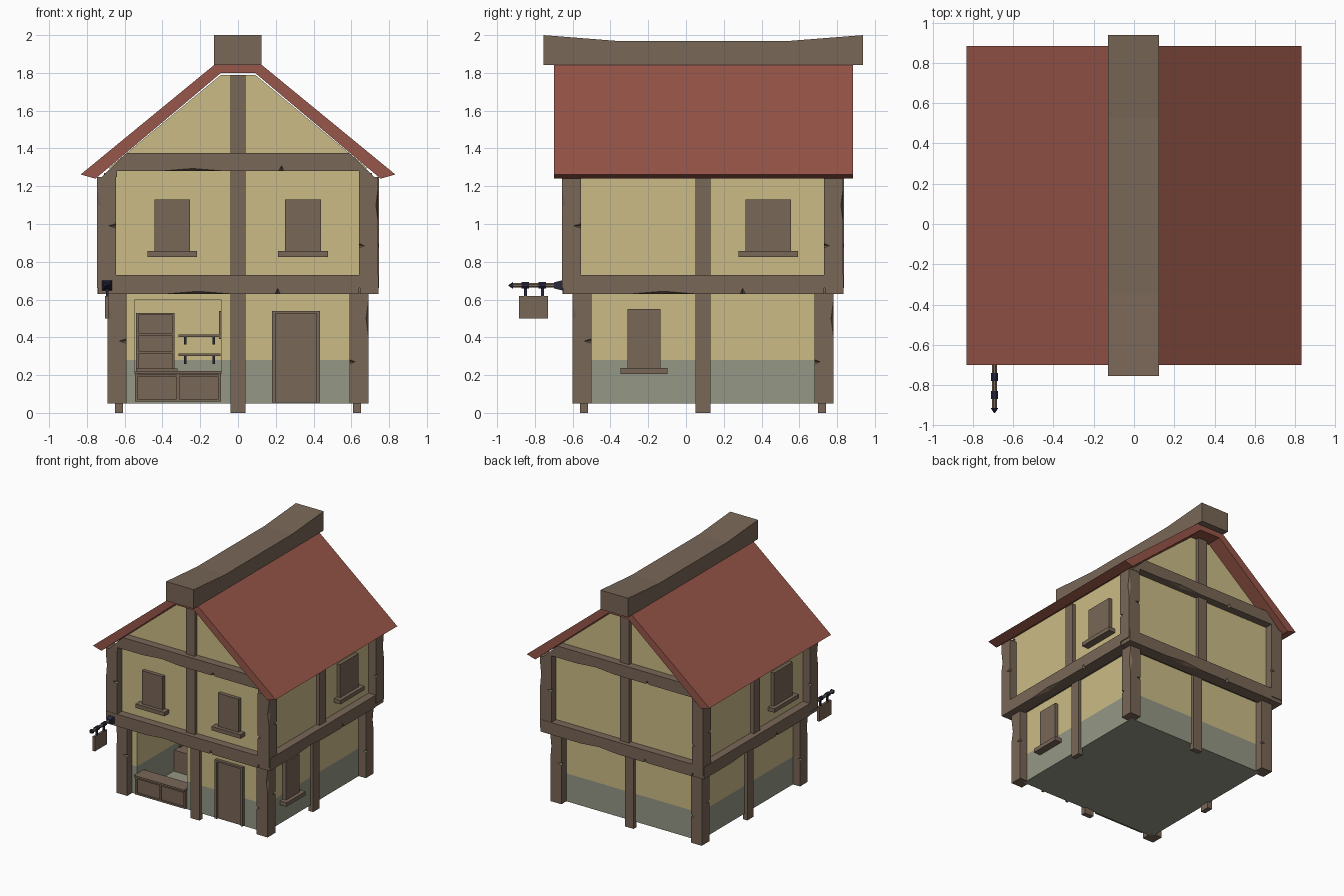
import bpy, bmesh, math
from mathutils import Matrix, Vector

if "Cube" in bpy.data.objects:
    bpy.data.objects.remove(bpy.data.objects["Cube"])

CY = 0.09  # house centre in y


def material(name, rgb):
    m = bpy.data.materials.new(name)
    m.diffuse_color = (*rgb, 1)
    m.use_nodes = True
    m.node_tree.nodes["Principled BSDF"].inputs["Base Color"].default_value = m.diffuse_color
    return m


WOOD = material("wood", (0.19, 0.135, 0.095))
PLASTER = material("plaster", (0.60, 0.50, 0.24))
STONE = material("stone", (0.30, 0.31, 0.235))
TILE = material("tile", (0.31, 0.093, 0.065))
IRON = material("iron", (0.02, 0.022, 0.05))


def finish(name, bm, mat, k=0):
    """Store a mesh, turned k quarter turns about the house axis."""
    c = Vector((0, CY, 0))
    bm.transform(Matrix.Translation(c) @ Matrix.Rotation(k * math.pi / 2, 4, 'Z') @ Matrix.Translation(-c))
    bmesh.ops.recalc_face_normals(bm, faces=bm.faces)
    me = bpy.data.meshes.new(name)
    bm.to_mesh(me)
    bm.free()
    ob = bpy.data.objects.new(name, me)
    bpy.context.collection.objects.link(ob)
    if mat:
        me.materials.append(mat)
    return ob


def prism(name, pts, a, b, mat, axis='y', k=0):
    """Extrude a (x,z) outline along y, or a (y,z) outline along x."""
    bm = bmesh.new()
    place = (lambda p, t: (p[0], t, p[1])) if axis == 'y' else (lambda p, t: (t, p[0], p[1]))
    f = bm.faces.new([bm.verts.new(place(p, a)) for p in pts])
    new = bmesh.ops.extrude_face_region(bm, geom=[f])['geom']
    d = Vector(place((0, 0), b - a))
    bmesh.ops.translate(bm, vec=d, verts=[v for v in new if isinstance(v, bmesh.types.BMVert)])
    return finish(name, bm, mat, k)


def box(name, x0, x1, y0, y1, z0, z1, mat=WOOD, k=0):
    return prism(name, [(x0, z0), (x1, z0), (x1, z1), (x0, z1)], y0, y1, mat, 'y', k)


def cone(name, y0, y1, r0, r1, mat, sides=8):
    """Round piece lying along y on the sign pole axis."""
    bm = bmesh.new()
    bmesh.ops.create_cone(bm, cap_ends=True, segments=sides, radius1=r0, radius2=r1, depth=y1 - y0,
                          matrix=Matrix.Translation((-0.693, (y0 + y1) / 2, 0.675))
                          @ Matrix.Rotation(-math.pi / 2, 4, 'X') @ Matrix.Rotation(math.pi / sides, 4, 'Z'))
    return finish(name, bm, mat)


def cut(ob, cutter):
    """Subtract the cutter for good."""
    mod = ob.modifiers.new("cut", 'BOOLEAN')
    mod.operation, mod.solver, mod.object = 'DIFFERENCE', 'EXACT', cutter
    bpy.context.view_layer.update()
    me = bpy.data.meshes.new_from_object(ob.evaluated_get(bpy.context.evaluated_depsgraph_get()))
    ob.modifiers.clear()
    ob.data = me


def notch(ob, spots, k=0):
    """Carve diamond-shaped chips: (centre, radii)."""
    bm = bmesh.new()
    for c, r in spots:
        s = bmesh.ops.create_icosphere(bm, subdivisions=1, radius=1)['verts']
        bmesh.ops.delete(bm, geom=s, context='VERTS')
        ax = [[bm.verts.new(Vector(c) + Vector([sg * r[i] if j == i else 0 for j in range(3)]))
               for sg in (-1, 1)] for i in range(3)]
        for i in range(8):
            bm.faces.new([ax[0][i & 1], ax[1][i >> 1 & 1], ax[2][i >> 2 & 1]])
    cutter = finish("chip_cutter", bm, None, k)
    cut(ob, cutter)
    bpy.data.objects.remove(cutter)


# Walls: stone base, lower plaster, gabled upper storey
stone = box("stone_base", -.625, .625, -.535, .715, .05, .28, STONE)
lower = box("lower_wall", -.625, .625, -.535, .715, .28, .66, PLASTER)
prism("upper_wall", [(-.68, .66), (.68, .66), (.68, 1.30), (.09, 1.79), (-.09, 1.79), (-.68, 1.30)],
      -.59, .77, PLASTER)
box("upper_floor", -.67, .67, -.58, .76, .64, .67, WOOD)

# Shop recess
shop = box("shop_cutter", -.545, -.09, -.7, .10, .06, .60, None)
cut(stone, shop)
cut(lower, shop)
bpy.data.objects.remove(shop)

# Timber frame, repeated on all four sides
for k in range(4):
    gable = k % 2 == 0
    post = box("lower_corner_post", .59, .69, -.60, -.50, .05, .64, WOOD, k)
    notch(post, [((.69, -.60, .50), (.012, .02, .09)), ((.59, -.60, .27), (.03, .02, .012)),
                 ((.69, -.50, .38), (.02, .04, .012))], k)
    post = prism("upper_corner_post", [(.64, .66), (.742, .66), (.742, 1.25), (.64, 1.25)],
                 -.657, -.555, WOOD, 'y', k)
    notch(post, [((.742, -.657, 1.10), (.012, .02, .09)), ((.64, -.657, .885), (.03, .02, .012)),
                 ((.742, -.555, .99), (.02, .04, .012))], k)
    box("lower_middle_post", -.04, .04, -.56, -.52, 0, .64, WOOD, k)
    box("upper_middle_post", -.04, .04, -.62, -.57, .70, 1.79 if gable else 1.27, WOOD, k)
    beam = box("storey_beam", -.74, .64, -.655, -.555, .63, .73, WOOD, k)
    notch(beam, [((-.21, -.655, .63), (.17, .03, .014)), ((.21, -.655, .63), (.014, .03, .03))], k)
    if gable:
        beam = prism("gable_beam", [(-.72, 1.25), (-.64, 1.25), (-.64, 1.28), (.64, 1.28), (.64, 1.25),
                                    (.72, 1.25), (.59, 1.376), (-.59, 1.376)], -.655, -.57, WOOD, 'y', k)
        notch(beam, [((-.24, -.655, 1.28), (.17, .03, .014)), ((.23, -.655, 1.28), (.014, .03, .03))], k)

# Roof and sagging ridge beam
prism("roof", [(-.833, 1.262), (-.125, 1.843), (.125, 1.843), (.833, 1.262), (.755, 1.24),
               (.09, 1.80), (-.09, 1.80), (-.755, 1.24)], -.70, .885, TILE)
prism("ridge_beam", [(-.755, 1.842), (.938, 1.842), (.938, 2.0), (.53, 1.968), (-.35, 1.968), (-.755, 2.0)],
      -.128, .125, WOOD, 'x')


# Windows with sills: side, centre, half width, wall plane, bottom, top
for k, c, w, y, z0, z1 in [(0, -.348, .095, -.59, .855, 1.13), (0, .345, .095, -.59, .855, 1.13),
                           (1, .345, .12, -.59, .855, 1.13), (3, .345, .12, -.59, .855, 1.13),
                           (1, -.313, .087, -.535, .235, .55)]:
    box("window", c - w, c + w, y - .03, y + .02, z0, z1, WOOD, k)
    s = w + .037
    box("window_sill", c - s, c + s, y - .06, y + .02, z0 - .03, z0 + .002, WOOD, k)

# Door
box("door", .19, .42, -.545, -.52, .055, .53)
for x in (.18, .415):
    box("door_jamb", x, x + .018, -.56, -.52, .055, .54)
box("door_lintel", .18, .433, -.56, -.52, .525, .54)

# Shop counter with two framed panels
box("counter_body", -.54, -.095, -.55, -.47, .06, .205)
box("counter_top", -.548, -.088, -.575, -.45, .207, .222)
for z in (.06, .19):
    box("counter_rail", -.545, -.09, -.56, -.54, z, z + .014)
for x in (-.545, -.325, -.104):
    box("counter_stile", x, x + .014, -.56, -.54, .06, .205)

# Cabinet inside the shop
box("cabinet_base", -.54, -.32, -.06, .10, .06, .235)
box("cabinet_back", -.54, -.335, .06, .10, .235, .53)
for x in (-.54, -.347):
    box("cabinet_side", x, x + .012, 0, .10, .235, .53)
for z in (.315, .41, .518):
    box("cabinet_shelf", -.54, -.335, 0, .10, z, z + .012)

# Wall shelves with brackets
for z in (.30, .402):
    box("wall_shelf", -.315, -.092, .0, .10, z, z + .014)
    for x in (-.285, -.135):
        box("shelf_bracket", x, x + .012, .02, .10, z - .04, z, IRON)
box("shelf_side", -.10, -.09, .0, .10, .39, .54)

# Hanging sign on its pole
cone("pole_mount", -.70, -.655, .022, .038, IRON, 4)
cone("sign_pole", -.92, -.68, .013, .013, WOOD)
cone("pole_tip", -.94, -.915, .002, .02, IRON)
for y in (-.87, -.78):
    cone("pole_band", y, y + .04, .018, .018, IRON)
    box("sign_hanger", -.70, -.686, y + .013, y + .027, .60, .668, IRON)
box("sign_board", -.705, -.685, -.885, -.73, .50, .62)
